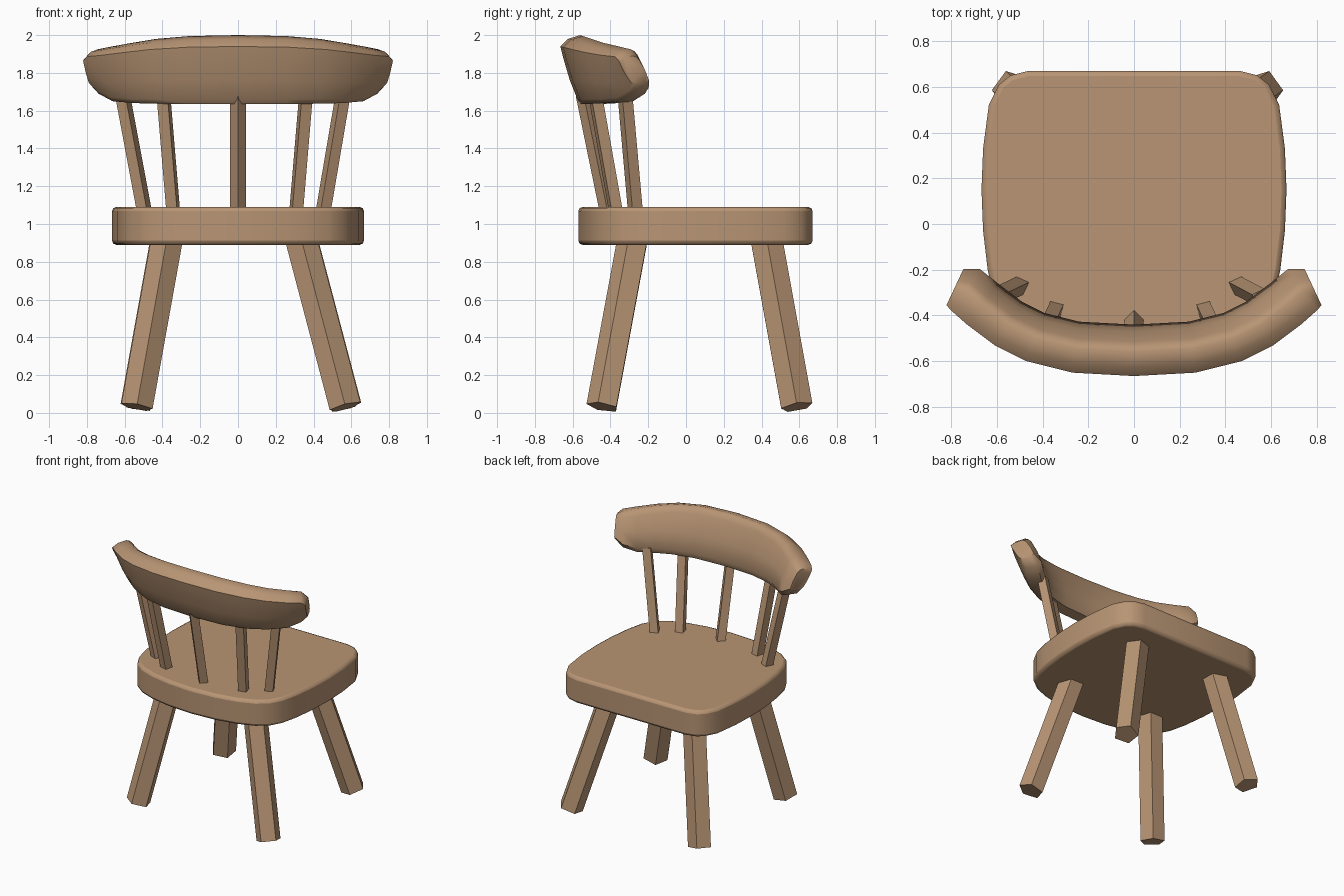
import bpy, bmesh, math
from mathutils import Vector, Matrix

if "Cube" in bpy.data.objects:
    bpy.data.objects.remove(bpy.data.objects["Cube"])

wood = bpy.data.materials.new("wood")
wood.diffuse_color = (0.48, 0.30, 0.175, 1)
wood.use_nodes = True
wood.node_tree.nodes["Principled BSDF"].inputs["Base Color"].default_value = wood.diffuse_color


def finish(name, bm, smooth=None, bevel=0):
    bmesh.ops.recalc_face_normals(bm, faces=bm.faces)
    me = bpy.data.meshes.new(name)
    bm.to_mesh(me)
    bm.free()
    me.materials.append(wood)
    ob = bpy.data.objects.new(name, me)
    bpy.context.collection.objects.link(ob)
    if bevel:
        mod = ob.modifiers.new("rounding", 'BEVEL')
        mod.width = bevel
        mod.segments = 2
        mod.limit_method = 'ANGLE'
        mod.angle_limit = math.radians(50)
    if smooth:
        bpy.ops.object.select_all(action='DESELECT')
        bpy.context.view_layer.objects.active = ob
        ob.select_set(True)
        bpy.ops.object.shade_smooth_by_angle(angle=math.radians(smooth))
    return ob


def loft(bm, rings):
    """Skin between closed rings of points and cap both ends."""
    vs = [[bm.verts.new(p) for p in r] for r in rings]
    n = len(vs[0])
    for a, b in zip(vs, vs[1:]):
        for i in range(n):
            j = (i + 1) % n
            bm.faces.new((a[i], a[j], b[j], b[i]))
    bm.faces.new(vs[0])
    bm.faces.new(vs[-1])


def stick(name, low, high, radius, sides, turn):
    """Straight prism whose ends are square to its axis."""
    low, high = Vector(low), Vector(high)
    tilt = Vector((0, 0, 1)).rotation_difference(high - low).to_matrix()
    bm = bmesh.new()
    angles = [math.radians(turn + 360 * i / sides) for i in range(sides)]
    offs = [tilt @ Vector((math.cos(a), math.sin(a), 0)) * radius for a in angles]
    loft(bm, [[low + o for o in offs], [high + o for o in offs]])
    finish(name, bm)


# Seat: rounded outline, extruded, with softened rims
half = [(0.46, 0.67), (0.54, 0.65), (0.59, 0.61), (0.635, 0.52), (0.66, 0.33),
        (0.667, 0.15), (0.66, -0.03), (0.64, -0.2), (0.61, -0.33), (0.56, -0.42),
        (0.48, -0.48), (0.36, -0.525), (0.2, -0.557)]
outline = half + [(0, -0.57)] + [(-x, y) for x, y in reversed(half)]
bm = bmesh.new()
loft(bm, [[(x, y, z) for x, y in outline] for z in (0.89, 1.09)])
finish("seat", bm, smooth=35, bevel=0.022)

# Legs: five-sided, splayed, right pair splayed wider
for side, x0, x1 in (("left", -0.535, -0.37), ("right", 0.567, 0.325)):
    stick("front_leg_" + side, (x0, -0.44, 0.032), (x1, -0.27, 0.95), 0.088, 5, -90)
    turn = 0 if side == "right" else 180
    stick("back_leg_" + side, (x0, 0.587, 0.032), (x1, 0.42, 0.95), 0.088, 5, turn)

# Spindles: square, fanning out from seat to rail
spindles = [(-0.5, -0.27, -0.605, -0.32, 20), (-0.345, -0.375, -0.392, -0.475, 30),
            (0, -0.42, 0, -0.535, 0), (0.31, -0.375, 0.357, -0.475, -30),
            (0.455, -0.27, 0.55, -0.32, -20)]
for i, (x0, y0, x1, y1, t) in enumerate(spindles):
    a, b = Vector((x0, y0, 1.09)), Vector((x1, y1, 1.65))
    d = (b - a) * 0.06
    stick(f"spindle_{i + 1}", a - d, b + d, 0.042, 4, t)

# Back rail: leaning cross-section (inward depth, height) swept along a bow
section = [(0, 1.94), (0.012, 1.89), (0.05, 1.76), (0.09, 1.66), (0.11, 1.635),
           (0.2, 1.635), (0.225, 1.685), (0.195, 1.82), (0.15, 1.955),
           (0.13, 1.985), (0.105, 2.0), (0.04, 1.98)]
# x, y, turn, bottom, top, thickness factor
stations = [(0.27, -0.65, 8, 1.635, 1.995, 1), (0.47, -0.6, 21, 1.637, 1.98, 1),
            (0.61, -0.53, 32, 1.64, 1.96, 1), (0.73, -0.44, 37, 1.65, 1.94, 1),
            (0.80, -0.378, 35, 1.69, 1.925, 0.98), (0.82, -0.355, 25, 1.74, 1.89, 0.78)]
stations = ([(-x, y, -a, *r) for x, y, a, *r in reversed(stations)]
            + [(0, -0.665, 0, 1.635, 2.0, 1)] + stations)
rings = []
for x, y, a, lo, hi, s in stations:
    a = math.radians(a)
    rings.append([(x - math.sin(a) * d * s, y + math.cos(a) * d * s,
                   lo + (z - 1.635) / 0.365 * (hi - lo)) for d, z in section])
bm = bmesh.new()
loft(bm, rings)
finish("back_rail", bm, smooth=50)
